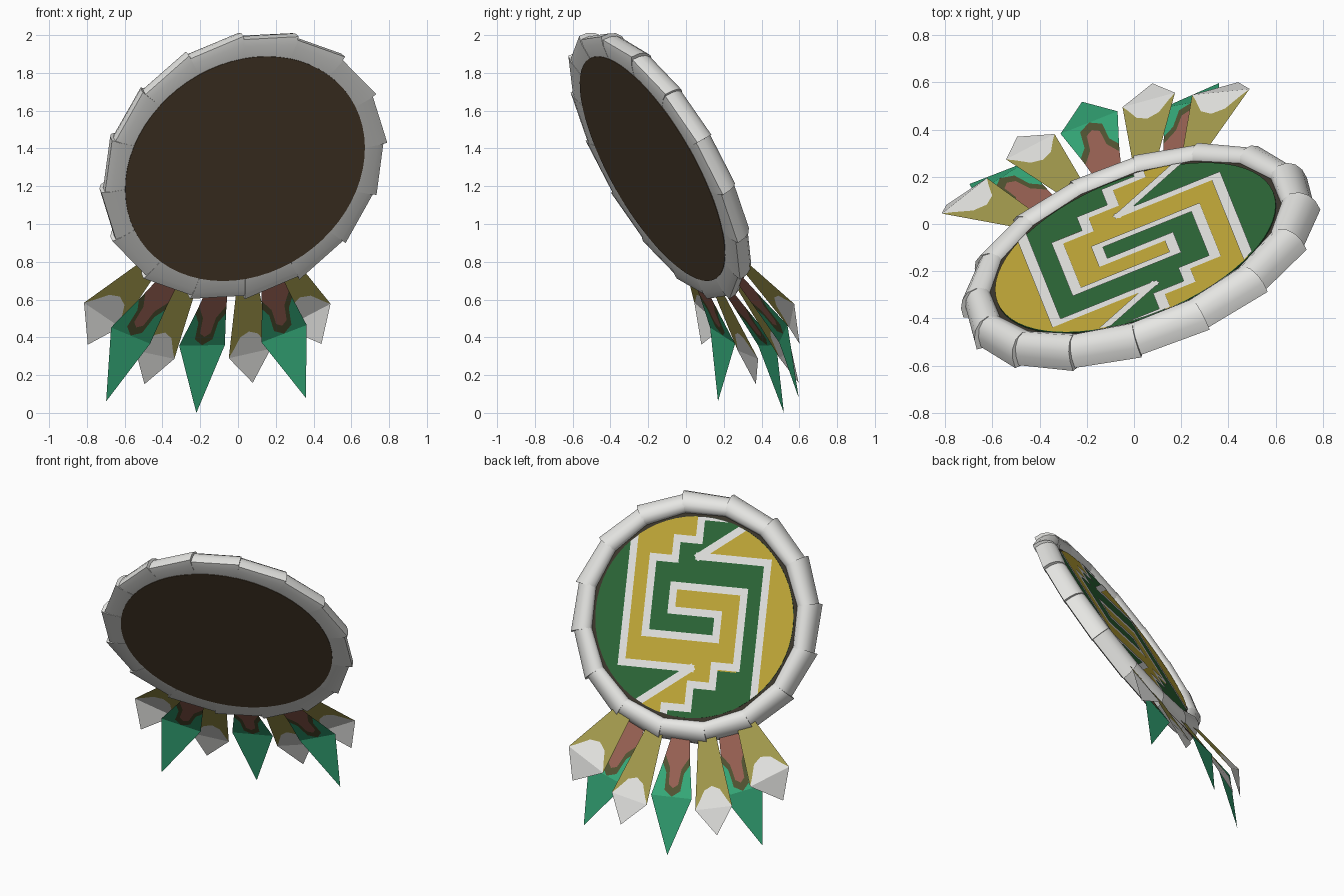
import bpy, bmesh, math
from mathutils import Vector, Matrix

if "Cube" in bpy.data.objects:
    bpy.data.objects.remove(bpy.data.objects["Cube"])

# Tilted frame of the shield: X sideways, Y up the face, N out of the painted face
N = Vector((-0.33, 0.82, 0.467)).normalized()
X = Vector((0, 0, 1)).cross(N).normalized()
Y = N.cross(X)
FRAME = Matrix.Translation((0.02, -0.135, 1.317)) @ Matrix((X, Y, N)).transposed().to_4x4()


def material(name, rgb):
    m = bpy.data.materials.new(name)
    lin = [((c / 255 + 0.055) / 1.055) ** 2.4 for c in rgb]
    m.diffuse_color = (*lin, 1)
    m.use_nodes = True
    m.node_tree.nodes["Principled BSDF"].inputs["Base Color"].default_value = m.diffuse_color
    return m


WHITE = material("off_white", (233, 233, 230))
DARK = material("dark_brown", (84, 68, 50))
CHAR = material("charcoal_brown", (60, 55, 45))
GREEN = material("paint_green", (45, 104, 56))
GOLD = material("paint_gold", (195, 170, 57))
TAN = material("feather_tan", (165, 156, 78))
ROSE = material("feather_rose", (152, 97, 83))
OLIVE = material("feather_olive", (82, 84, 50))
JADE = material("feather_jade", (53, 170, 121))


def add_object(name, bm, mats, smooth=False):
    mesh = bpy.data.meshes.new(name)
    bm.to_mesh(mesh)
    bm.free()
    for m in mats:
        mesh.materials.append(m)
    if smooth:
        mesh.shade_smooth()
        mesh.set_sharp_from_angle(angle=math.radians(45))
    ob = bpy.data.objects.new(name, mesh)
    ob.matrix_world = FRAME
    bpy.context.collection.objects.link(ob)
    return ob


def disc(name, radius, z0, z1, mat):
    bm = bmesh.new()
    bmesh.ops.create_cone(bm, cap_ends=True, segments=64, radius1=radius, radius2=radius,
                          depth=z1 - z0, matrix=Matrix.Translation((0, 0, (z0 + z1) / 2)))
    return add_object(name, bm, [mat])


# Shield back, dark border and painted ground
PAINT_R = 0.63
disc("shield_back", 0.672, -0.053, 0.0, DARK)
disc("dark_border", 0.672, 0.0, 0.038, CHAR)
disc("painted_ground", PAINT_R, 0.036, 0.043, GREEN)


def plates(name, polys, z, mat):
    """Flat convex plates clipped to the round painted face."""
    bm = bmesh.new()
    for p in polys:
        f = bm.faces.new([bm.verts.new((x, y + 0.03, z)) for x, y in p])
        f.normal_update()
        if f.normal.z < 0:
            f.normal_flip()
    for i in range(64):
        a = math.tau * (i + 0.5) / 64
        n = Vector((math.cos(a), math.sin(a), 0))
        bmesh.ops.bisect_plane(bm, geom=bm.verts[:] + bm.edges[:] + bm.faces[:],
                               plane_co=n * PAINT_R * 0.998, plane_no=n, clear_outer=True)
    add_object(name, bm, [mat])


def rect(x0, x1, y0, y1):
    return [(x0, y0), (x1, y0), (x1, y1), (x0, y1)]


# Gold half of the interlocking fret
gold = [rect(-.43, -.30, -.35, .8), rect(-.30, -.16, .32, .8), rect(-.16, -.02, .45, .8),
        rect(-.02, .13, .60, .8), rect(-.30, .30, -.35, -.16), rect(.15, .30, -.16, .15),
        rect(-.15, .15, 0, .15), rect(.02, .16, -.45, -.35),
        [(.02, -.35), (.02, -.60), (-.304, -.60)],
        [(-.304, -.60), (-.13, -.60), (-.13, -.8), (-.56, -.8)],
        rect(.43, .8, -.8, .35), [(-.02, .35), (.8, .35), (.8, .98)]]
plates("gold_fret", gold, 0.046, GOLD)

# White outlines: each path is repeated with a half turn
spiral = [(0, 0), (-.15, 0), (-.15, .155), (.30, .155), (.30, -.32), (.16, -.32),
          (.16, -.45), (.02, -.45), (.02, -.60), (-.13, -.60), (-.13, -.8)]
border = [(-.43, .7), (-.43, -.35), (.01, -.35), (-.51, -.75)]
strips = []
W = 0.023
for path in (spiral, border):
    for sign in (1, -1):
        pts = [Vector(p) * sign for p in path]
        for a, b in zip(pts, pts[1:]):
            d = (b - a).normalized() * W
            s = Vector((-d.y, d.x))
            strips.append([a - d - s, b + d - s, b + d + s, a - d + s])
plates("white_outline", strips, 0.049, WHITE)

# Rim of sixteen overlapping pieces: flat back, arched front
PROFILE = [(.655, .035), (.668, .06), (.70, .075), (.738, .068), (.768, .042),
           (.785, .005), (.79, -.04), (.752, -.05), (.66, -.05)]
bm = bmesh.new()
for i in range(16):
    loops = []
    for k, grow in ((-0.52, 0.99), (0.52, 1.015)):
        a = math.pi / 2 + math.tau * (i + k) / 16
        loop = []
        for r, z in PROFILE:
            rr = 0.66 + (r - 0.66) * (1 + (grow - 1) * 6)
            loop.append(bm.verts.new((rr * math.cos(a), rr * math.sin(a), z * grow)))
        loops.append(loop)
    n = len(PROFILE)
    for j in range(n):
        bm.faces.new((loops[0][j], loops[0][(j + 1) % n], loops[1][(j + 1) % n], loops[1][j]))
    bm.faces.new(loops[0][::-1])
    bm.faces.new(loops[1])
bmesh.ops.recalc_face_normals(bm, faces=bm.faces[:])
add_object("rim_pieces", bm, [WHITE], smooth=True)


def feather(name, angle, lifts, wide, tip, bands, mats):
    """bands: (material index, half outline across/along), mirrored over the shaft.
    lifts: height off the shield plane at base, widest point and tip."""
    bm = bmesh.new()
    ca, sa = math.cos(math.radians(angle)), math.sin(math.radians(angle))
    z0, z1, z2 = lifts
    for mi, half in bands:
        for side in (1, -1):
            vs = []
            for t, s in half:
                t *= side
                if s < wide:
                    z = z0 + (z1 - z0) * (s - 0.7) / (wide - 0.7)
                else:
                    z = z1 + (z2 - z1) * (s - wide) / (tip - wide)
                vs.append(bm.verts.new((s * sa + t * ca, -s * ca + t * sa, z)))
            f = bm.faces.new(vs if side > 0 else vs[::-1])
            f.material_index = mi
    bmesh.ops.remove_doubles(bm, verts=bm.verts[:], dist=0.0005)
    bmesh.ops.recalc_face_normals(bm, faces=bm.faces[:])
    add_object(name, bm, mats)


# Long jade feathers with rose shafts
for i, (ang, lifts, tip) in enumerate(((-0.8, (0.01, 0.085, 0.0), 1.49),
                                       (-23.5, (0, 0.04, -0.09), 1.475),
                                       (22, (0, 0.04, -0.1), 1.475))):
    rose = [(0, .70), (.05, .70), (.078, .87), (.037, .95), (.03, 1.05), (0, 1.075)]
    olive = [(0, 1.075), (.03, 1.05), (.037, .95), (.078, .87), (.087, .92),
             (.056, .98), (.05, 1.09), (0, 1.13)]
    jade = [(0, 1.13), (.05, 1.09), (.056, .98), (.087, .92), (.13, 1.13)]
    point = [(0, 1.13), (.13, 1.13), (0, tip)]
    feather(f"jade_feather_{i + 1}", ang, lifts, 1.13, tip,
            [(0, rose), (1, olive), (2, jade), (2, point)], [ROSE, OLIVE, JADE])

# Short tan feathers with white tips
for i, (ang, lifts, wide, half, tip) in enumerate((
        (-13.8, (.03, .06, .04), 1.20, 0.118, 1.37), (12.2, (.03, .06, .04), 1.20, 0.118, 1.37),
        (-31.5, (.03, .08, .02), 1.115, 0.138, 1.275), (32, (.03, .08, .0), 1.115, 0.138, 1.275))):
    notch = [(half * .78, wide - .04), (half * .42, wide - .115), (0, wide - .14)]
    tan = [(0, .70), (.05, .70), (half, wide)] + notch
    white = [(0, wide), (half, wide)] + notch
    point = [(0, wide), (half, wide), (0, tip)]
    feather(f"tan_feather_{i + 1}", ang, lifts, wide, tip,
            [(0, tan), (1, white), (1, point)], [TAN, WHITE])
